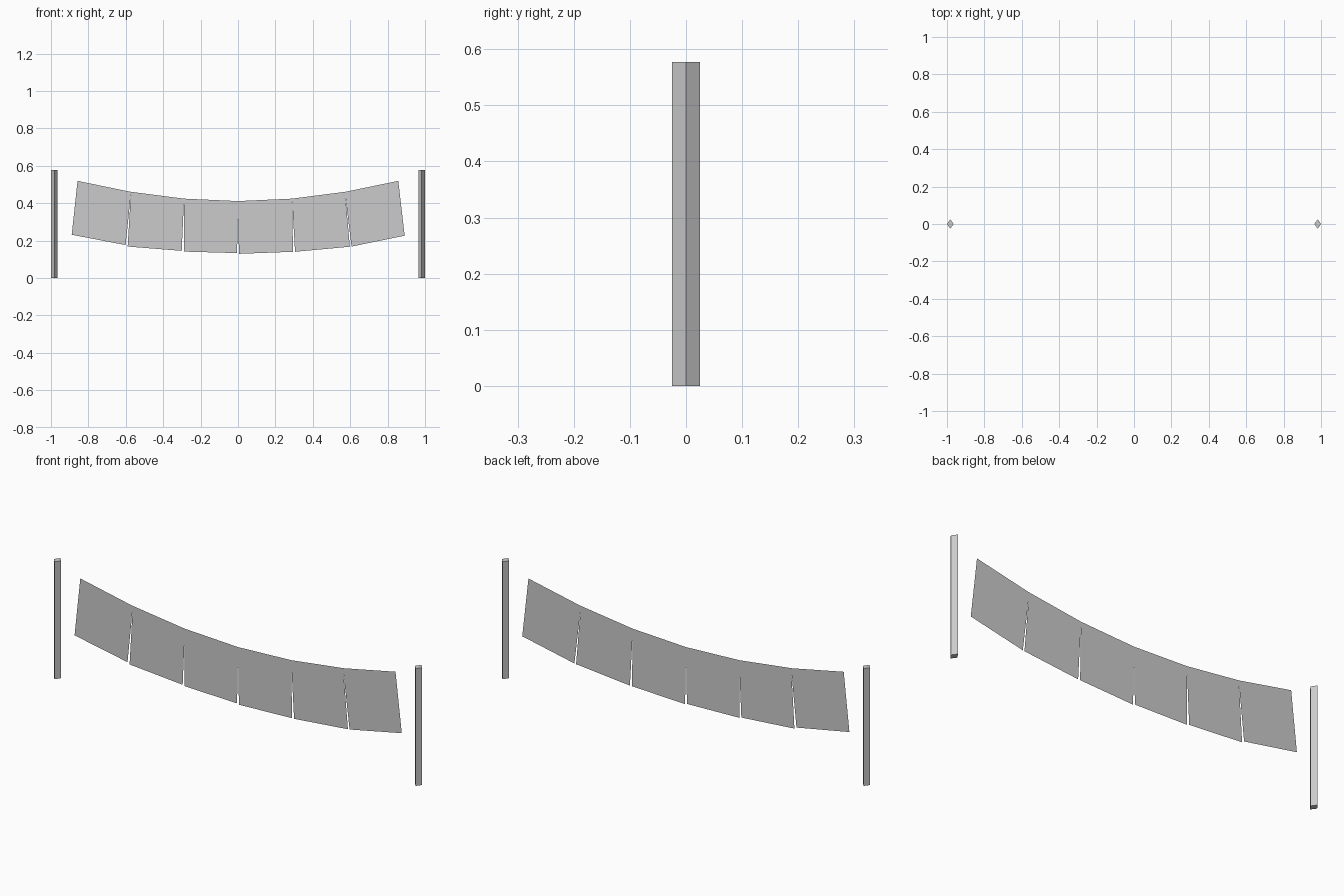
import bpy
import bmesh
from math import pi

if "Cube" in bpy.data.objects:
    bpy.data.objects.remove(bpy.data.objects["Cube"])

POST_X, POST_RX, POST_RY, POST_H = 0.982, 0.018, 0.025, 0.577


def add_object(name, bm):
    mesh = bpy.data.meshes.new(name)
    bm.to_mesh(mesh)
    bm.free()
    obj = bpy.data.objects.new(name, mesh)
    bpy.context.collection.objects.link(obj)
    return obj


# Two four-sided posts with a diamond cross-section
def add_post(name, x):
    bm = bmesh.new()
    ring = [bm.verts.new((x + dx * POST_RX, dy * POST_RY, 0))
            for dx, dy in ((1, 0), (0, 1), (-1, 0), (0, -1))]
    base = bm.faces.new(ring)
    top = bmesh.ops.extrude_face_region(bm, geom=[base], use_keep_orig=True)["geom"]
    bmesh.ops.translate(bm, vec=(0, 0, POST_H),
                        verts=[g for g in top if isinstance(g, bmesh.types.BMVert)])
    bmesh.ops.recalc_face_normals(bm, faces=bm.faces)
    add_object(name, bm)


add_post("left_post", -POST_X)
add_post("right_post", POST_X)

# Sagging banner: a flat sheet cut from below into six panels
# Each seam: top point, slit apex, slit bottom left, slit bottom right (x, z)
seams = [
    ((-0.858, 0.519), None, (-0.889, 0.231), (-0.889, 0.231)),
    ((-0.576, 0.461), (-0.573, 0.447), (-0.601, 0.176), (-0.590, 0.168)),
    ((-0.289, 0.424), (-0.290, 0.393), (-0.301, 0.145), (-0.290, 0.141)),
    ((0.000, 0.411), (0.000, 0.378), (-0.005, 0.133), (0.005, 0.129)),
    ((0.289, 0.424), (0.290, 0.406), (0.294, 0.140), (0.305, 0.140)),
    ((0.576, 0.461), (0.574, 0.438), (0.598, 0.167), (0.607, 0.168)),
    ((0.857, 0.519), None, (0.891, 0.226), (0.891, 0.226)),
]

bm = bmesh.new()
for left, right in zip(seams, seams[1:]):
    outline = [left[0], left[1], left[3], right[2], right[1], right[0]]
    bm.faces.new([bm.verts.new((p[0], 0, p[1])) for p in outline if p])
bmesh.ops.remove_doubles(bm, verts=bm.verts, dist=0.0005)
add_object("banner", bm)
